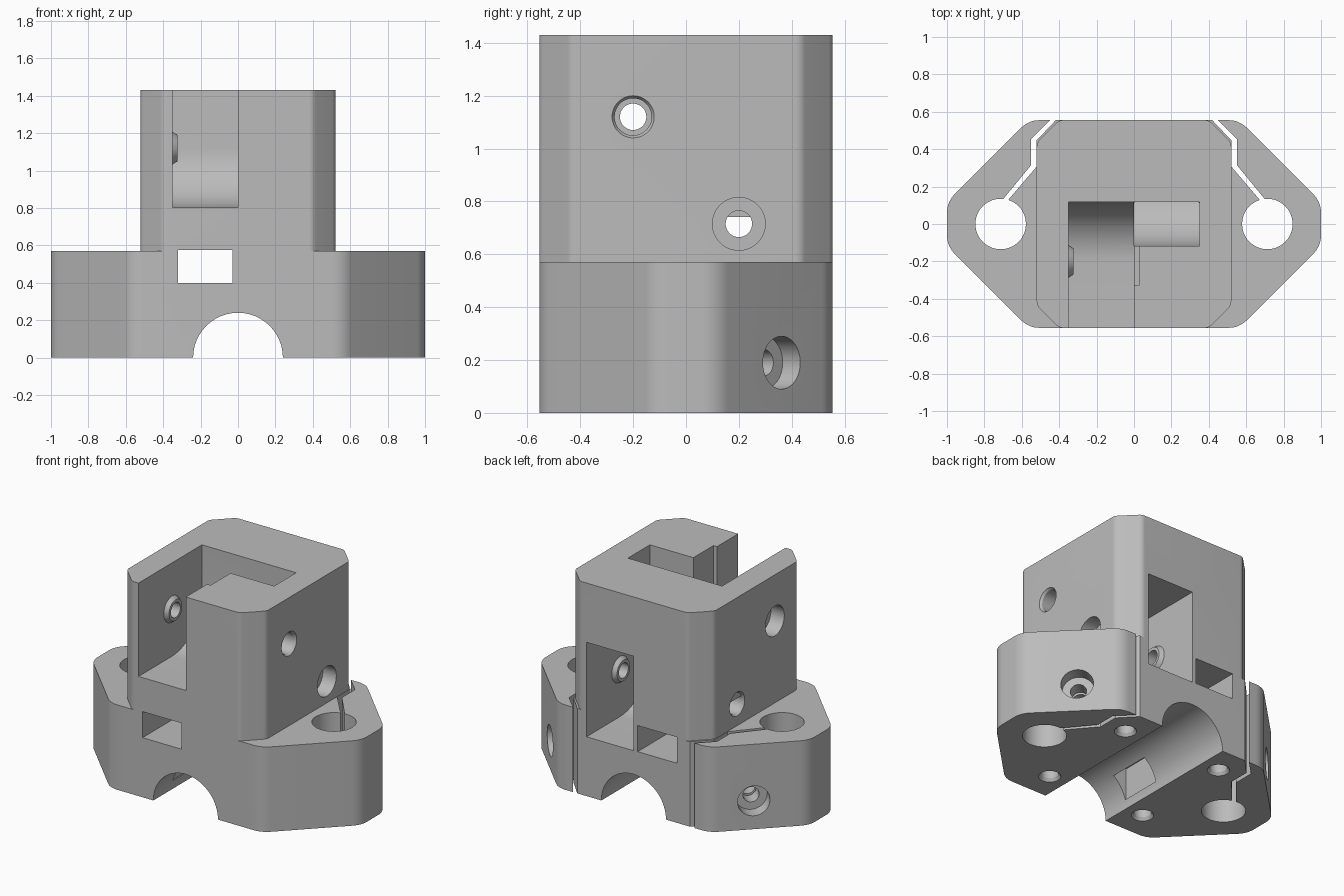
import bpy, bmesh
from math import sin, cos, pi, radians
from mathutils import Vector, Matrix

if "Cube" in bpy.data.objects:
    bpy.data.objects.remove(bpy.data.objects["Cube"])

grey = bpy.data.materials.new("light grey")
grey.use_nodes = True
COLOR = (0.5, 0.5, 0.5, 1)
grey.diffuse_color = COLOR
grey.node_tree.nodes["Principled BSDF"].inputs["Base Color"].default_value = COLOR


def finish(name, bm):
    bmesh.ops.recalc_face_normals(bm, faces=bm.faces[:])
    mesh = bpy.data.meshes.new(name)
    bm.to_mesh(mesh)
    bm.free()
    mesh.materials.append(grey)
    ob = bpy.data.objects.new(name, mesh)
    bpy.context.collection.objects.link(ob)
    return ob


def prism(name, pts, lo, hi, axis="z"):
    """Extrude a profile: (x, y) along z, or (y, z) along x."""
    place = (lambda a, b, h: (a, b, h)) if axis == "z" else (lambda a, b, h: (h, a, b))
    bm = bmesh.new()
    bottom = [bm.verts.new(place(a, b, lo)) for a, b in pts]
    top = [bm.verts.new(place(a, b, hi)) for a, b in pts]
    bm.faces.new(bottom)
    bm.faces.new(top)
    n = len(pts)
    for i in range(n):
        j = (i + 1) % n
        bm.faces.new((bottom[i], bottom[j], top[j], top[i]))
    return finish(name, bm)


def box(name, x, y, z):
    return prism(name, [(x[0], y[0]), (x[1], y[0]), (x[1], y[1]), (x[0], y[1])], *z)


def cone(name, p0, p1, r0, r1=None):
    p0, p1 = Vector(p0), Vector(p1)
    d = p1 - p0
    m = Matrix.Translation((p0 + p1) / 2) @ d.to_track_quat("Z", "Y").to_matrix().to_4x4()
    bm = bmesh.new()
    bmesh.ops.create_cone(bm, cap_ends=True, segments=48, radius1=r0,
                          radius2=r0 if r1 is None else r1, depth=d.length, matrix=m)
    return finish(name, bm)


def rounded(pts, radius, steps=8):
    """Fillet every corner of a polygon with octagon-type corners."""
    out = []
    for i, p in enumerate(pts):
        p = Vector(p)
        a = (Vector(pts[i - 1]) - p).normalized()
        b = (Vector(pts[(i + 1) % len(pts)]) - p).normalized()
        half = a.angle(b) / 2
        t = radius * cos(half) / sin(half)
        centre = p + (a + b).normalized() * radius / sin(half)
        s, e = p + a * t - centre, p + b * t - centre
        sweep = s.angle(e)
        for k in range(steps + 1):
            f = k / steps
            v = (s * sin((1 - f) * sweep) + e * sin(f * sweep)) / sin(sweep)
            out.append(tuple(centre + v))
    return out


def octagon(x, y, cut):
    return [(-x, -y + cut), (-x + cut, -y), (x - cut, -y), (x, -y + cut),
            (x, y - cut), (x - cut, y), (-x + cut, y), (-x, y - cut)]


def arc(cy, cz, r, start, end, steps=16):
    return [(cy + r * cos(radians(start + (end - start) * k / steps)),
             cz + r * sin(radians(start + (end - start) * k / steps)))
            for k in range(steps + 1)]


def combine(target, tool, operation="DIFFERENCE"):
    mod = target.modifiers.new("cut", "BOOLEAN")
    mod.operation, mod.object, mod.solver = operation, tool, "EXACT"
    deps = bpy.context.evaluated_depsgraph_get()
    mesh = bpy.data.meshes.new_from_object(target.evaluated_get(deps))
    target.modifiers.clear()
    target.data = mesh
    bpy.data.objects.remove(tool)


D, BASE, TOP = 0.555, 0.57, 1.43
R = 0.317
UP, LOW = (-0.2, 1.12), (0.2, 0.715)     # the two roller axles (y, z)

# Clamping base and tower
body = prism("carriage_body", rounded(octagon(1.0, D, 0.437), 0.14), 0, BASE)
combine(body, prism("tower", rounded(octagon(0.52, D, 0.12), 0.05), 0.3, TOP), "UNION")

# Rod holes, clamp slits and clamp screws, on both sides
for s in (-1, 1):
    combine(body, cone("rod_hole", (s * 0.713, 0, -0.1), (s * 0.713, 0, 0.8), 0.135))
    slit = [(0.39, 0.585), (0.522, 0.446), (0.522, 0.305), (0.68, 0.12),
            (0.71, 0.12), (0.55, 0.315), (0.55, 0.455), (0.42, 0.585)]
    combine(body, prism("slit", [(s * x, y) for x, y in slit], -0.1, 0.7))

    def along(t):
        return (s * (0.755 - t), 0.36 - t, 0.19)
    combine(body, cone("screw_head", along(-0.1), along(0.065), 0.1))
    combine(body, cone("screw_hole", along(0), along(0.3), 0.05))
    # Mounting holes underneath
    for y in (-0.36, 0.36):
        combine(body, cone("mount_hole", (s * 0.37, y, -0.05), (s * 0.37, y, 0.3), 0.055))
        combine(body, cone("mount_rim", (s * 0.37, y, -0.01), (s * 0.37, y, 0.02), 0.075, 0.055))

# Round channel under the base, its pocket, and the square window above
combine(body, cone("channel", (0, -1, 0), (0, 1, 0), 0.24))
combine(body, box("channel_pocket", (-0.24, -0.14), (-0.36, -0.07), (0.06, 0.28)))
combine(body, box("window", (-0.32, -0.03), (-1, 1), (0.4, 0.575)))

# Roller pockets: one open to the front and top, one open to the back and top
front = [(-1, UP[1] - R)] + arc(*UP, R, -90, 0) + [(UP[0] + R, 2), (-1, 2)]
back = [(1, LOW[1] - R)] + arc(*LOW, R, 270, 180) + [
    (LOW[0] - R, 2), (UP[0] + R, 2), (UP[0] + R, LOW[1] + R), (1, LOW[1] + R)]
combine(body, prism("front_pocket", front, -0.35, 0.001, "x"))
combine(body, prism("back_pocket", back, 0, 0.35, "x"))
combine(body, box("groove", (-0.01, 0.027), (-0.33, -0.11), (1.02, 2)))

# Axle bosses, bores and counterbores
for s, (y, z) in ((-1, UP), (1, LOW)):
    combine(body, cone("boss", (s * 0.37, y, z), (s * 0.323, y, z), 0.1, 0.07), "UNION")
y, z = LOW
combine(body, cone("inner_boss", (-0.02, y, z), (0.027, y, z), 0.1, 0.07), "UNION")
for s, (y, z) in ((-1, UP), (1, LOW)):
    combine(body, cone("axle_bore", (-1, y, z), (1, y, z), 0.05))
    combine(body, cone("head_bore", (s * 0.42, y, z), (s, y, z), 0.1))
    combine(body, cone("tail_bore", (-s * 0.3, y, z), (-s, y, z), 0.07))
    combine(body, cone("tail_rim", (-s * 0.505, y, z), (-s * 0.525, y, z), 0.07, 0.083))

# Crisp edges with smooth rounds
bpy.ops.object.select_all(action="DESELECT")
body.select_set(True)
bpy.context.view_layer.objects.active = body
bpy.ops.object.shade_smooth_by_angle(angle=radians(25))
